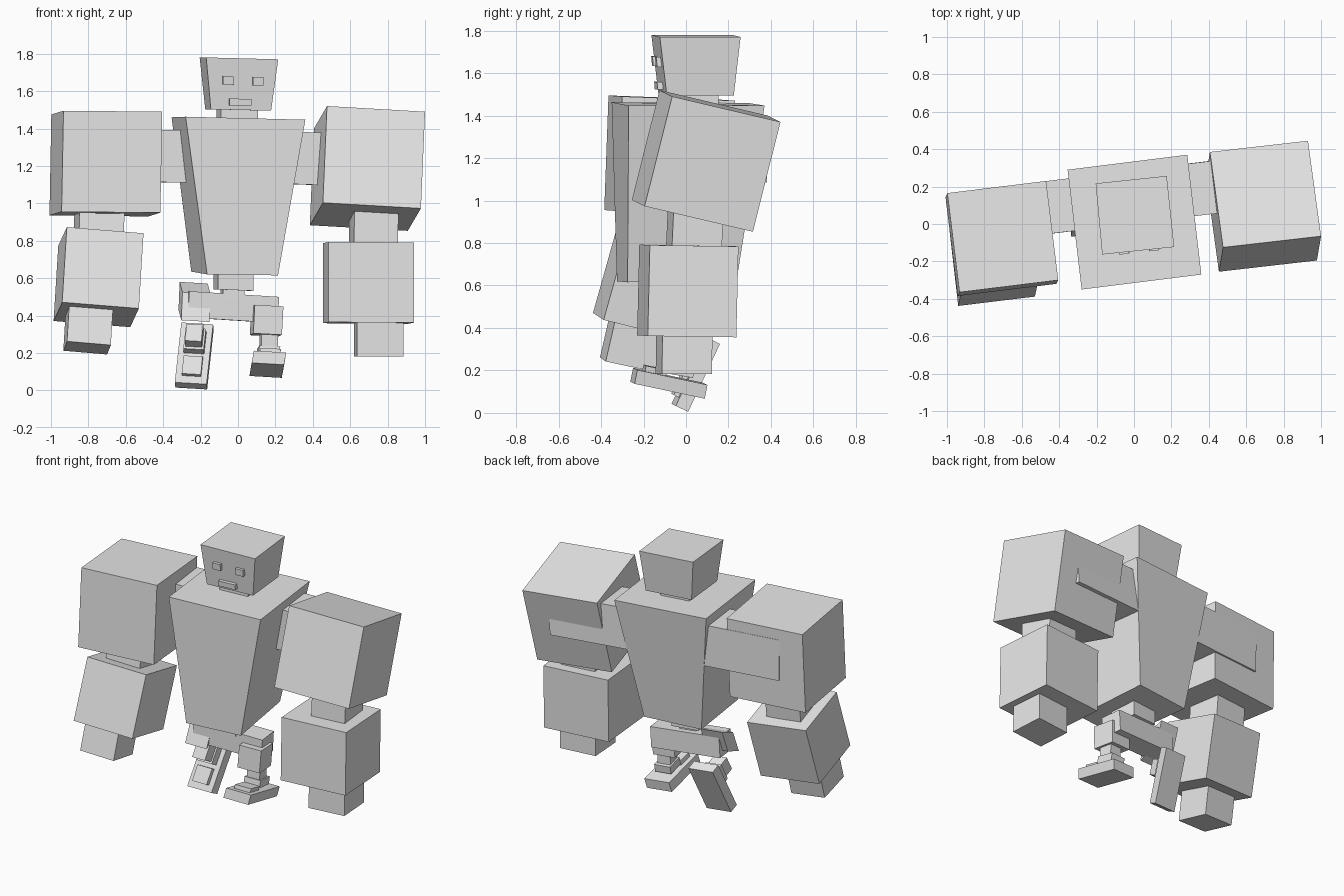
import bpy, bmesh
from mathutils import Vector

cube = bpy.data.objects.get("Cube")
if cube:
    bpy.data.objects.remove(cube, do_unlink=True)

GREY = (0.8, 0.8, 0.8, 1.0)
grey = bpy.data.materials.new("light grey")
grey.use_nodes = True
grey.diffuse_color = GREY
grey.node_tree.nodes["Principled BSDF"].inputs["Base Color"].default_value = GREY


def hull(name, lower, upper):
    """Six-sided block between two quads."""
    bm = bmesh.new()
    a = [bm.verts.new(p) for p in lower]
    b = [bm.verts.new(p) for p in upper]
    bm.faces.new(a)
    bm.faces.new(b)
    for i in range(4):
        j = (i + 1) % 4
        bm.faces.new((a[i], a[j], b[j], b[i]))
    bmesh.ops.recalc_face_normals(bm, faces=bm.faces)
    mesh = bpy.data.meshes.new(name)
    bm.to_mesh(mesh)
    bm.free()
    mesh.materials.append(grey)
    obj = bpy.data.objects.new(name, mesh)
    bpy.context.collection.objects.link(obj)
    return obj


def box(name, corner, u, v, w):
    """Posed box from one corner and its three edge vectors."""
    c, u, v, w = (Vector(p) for p in (corner, u, v, w))
    quad = [c, c + u, c + u + v, c + v]
    return hull(name, quad, [p + w for p in quad])


def sub_box(name, frame, lo, hi):
    """Box given in fractions of another box's edges."""
    c, u, v, w = (Vector(p) for p in frame)
    d = [h - l for l, h in zip(lo, hi)]
    box(name, c + u * lo[0] + v * lo[1] + w * lo[2], u * d[0], v * d[1], w * d[2])


# Torso, neck and head
hull("torso",
     [(-.165, -.325, .62), (.214, -.275, .615), (.15, .24, .635), (-.25, .19, .635)],
     [(-.28, -.35, 1.463), (.36, -.27, 1.447), (.285, .37, 1.447), (-.355, .29, 1.46)])
box("neck", (-.092, -.07, 1.42), (.2, .024, -.003), (-.024, .2, 0), (0, 0, .1))
hull("head",
     [(-.145, -.13, 1.503), (.177, -.09, 1.495), (.148, .225, 1.495), (-.175, .19, 1.503)],
     [(-.17, -.163, 1.78), (.215, -.123, 1.77), (.175, .257, 1.77), (-.205, .217, 1.78)])

# Face
box("right_eye", (-.08, -.16, 1.635), (.055, .006, -.001), (-.004, .04, 0), (0, -.004, .045))
box("left_eye", (.08, -.142, 1.631), (.055, .006, -.001), (-.004, .04, 0), (0, -.004, .045))
box("mouth", (-.045, -.147, 1.524), (.118, .014, -.002), (-.004, .04, 0), (0, -.003, .036))

# Shoulder bars run deep into the upper arms
box("left_shoulder", (.24, .033, 1.105), (.56, .068, -.02), (-.034, .28, 0), (.01, 0, .28))
box("right_shoulder", (-.26, -.03, 1.11), (-.54, -.065, .012), (-.034, .28, 0), (-.005, 0, .28))

# Left arm
box("left_upper_arm", (.476, -.125, 1.52), (.524, .06, -.03), (-.07, .51, -.12), (-.022, -.13, -.517))
box("left_elbow", (.62, -.095, .76), (.235, .028, -.002), (-.028, .235, 0), (.003, .01, .22))
box("left_forearm", (.485, -.22, .793), (.455, .05, -.003), (-.03, .417, -.006), (0, -.01, -.428))
box("left_hand", (.636, -.14, .40), (.25, .03, 0), (-.015, .235, 0), (0, -.003, -.218))

# Right arm
box("right_upper_arm", (-.405, -.30, 1.49), (-.528, -.065, .005), (-.065, .53, -.02), (-.01, -.02, -.54))
box("right_elbow", (-.85, -.225, .80), (.24, .028, -.01), (-.028, .235, -.02), (.003, .02, .18))
box("right_forearm", (-.915, -.325, .873), (.41, .05, -.033), (-.046, .40, -.1), (-.025, -.113, -.402))
box("right_hand", (-.914, -.405, .262), (.234, .027, -.02), (-.02, .235, -.05), (.012, .046, .2))

# Waist and pelvis
box("waist", (-.107, -.14, .54), (.19, .023, -.008), (-.023, .19, 0), (0, 0, .1))
box("waist_pin", (-.08, -.09, .49), (.115, .014, -.004), (-.014, .115, 0), (0, 0, .07))
box("pelvis", (-.26, -.11, .53), (.48, .06, -.03), (-.018, .15, 0), (-.008, 0, -.14))

# Left leg, standing with the toe raised
box("left_thigh", (.09, -.115, .457), (.153, .019, -.008), (-.019, .153, -.01), (-.008, -.008, -.152))
box("left_shin", (.125, -.085, .20), (.09, .011, -.004), (-.011, .09, -.01), (0, .005, .13))
box("left_ankle", (.112, -.10, .19), (.112, .013, -.005), (-.013, .12, -.02), (.002, .008, .05))
left_foot = ((.073, -.262, .147), (.173, .02, -.01), (-.012, .33, -.07), (.012, .013, .065))
box("left_foot", *left_foot)
sub_box("left_toe_cap", left_foot, (.18, .12, .9), (.82, .42, 1.4))

# Right leg, bent back with the toe hanging down
box("right_thigh", (-.297, -.085, .525), (.15, .018, -.009), (-.015, .14, .055), (-.006, -.055, -.15))
right_foot = ((-.335, -.01, .015), (.17, .02, -.01), (.035, .15, .32), (-.003, -.058, .028))
box("right_foot", *right_foot)
sub_box("right_toe_cap", right_foot, (.2, .12, .9), (.8, .42, 1.4))
sub_box("right_ankle", right_foot, (.18, .5, .9), (.82, .85, 1.8))
sub_box("right_shin", right_foot, (.24, .54, 1.7), (.76, .82, 2.9))
